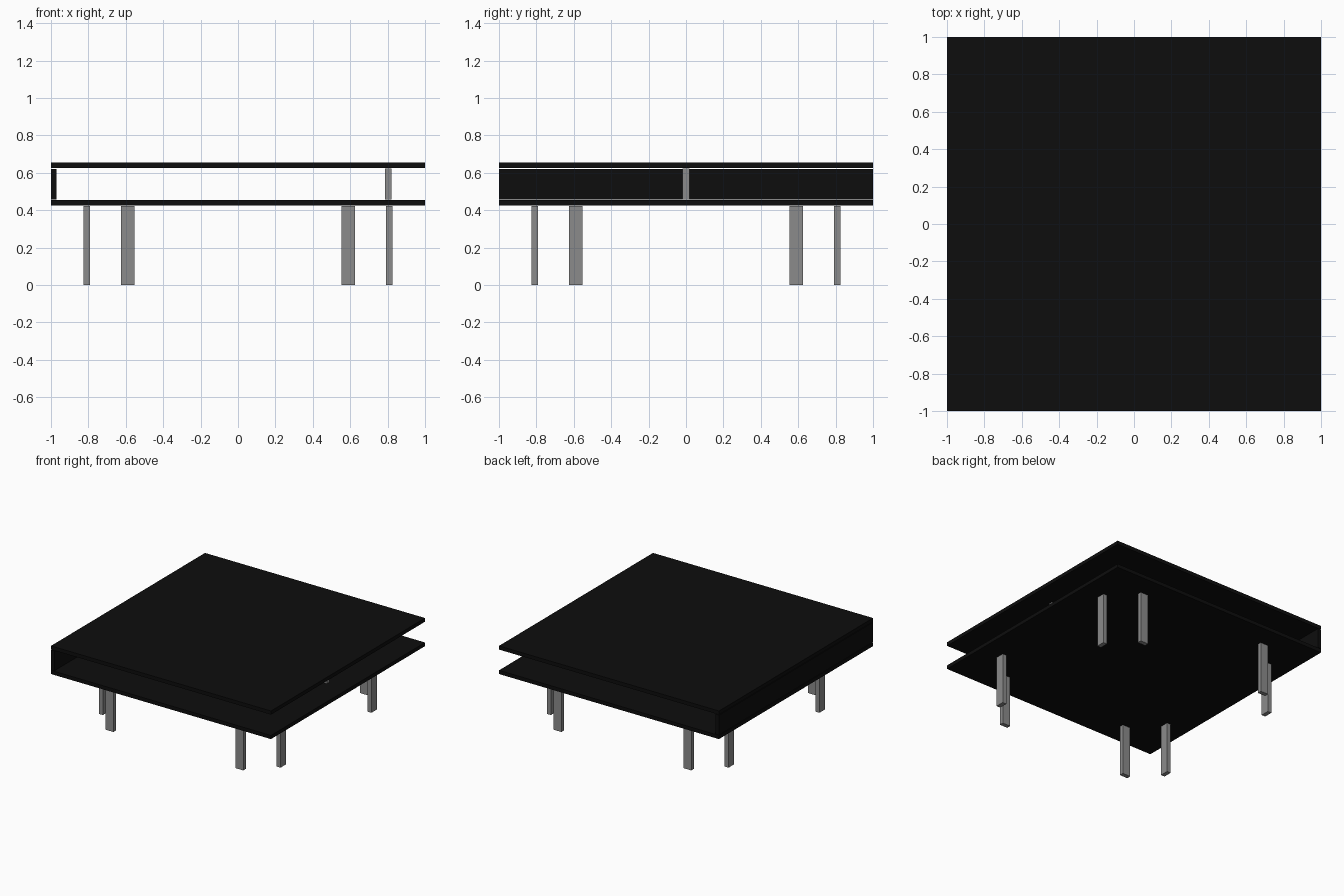
import bpy

cube = bpy.data.objects.get("Cube")
if cube:
    bpy.data.objects.remove(cube, do_unlink=True)


def make_material(name, value):
    mat = bpy.data.materials.new(name)
    mat.use_nodes = True
    color = (value, value, value, 1)
    mat.diffuse_color = color
    mat.node_tree.nodes["Principled BSDF"].inputs["Base Color"].default_value = color
    return mat


black = make_material("black_lacquer", 0.004)
grey = make_material("grey_metal", 0.26)


def box(name, center, size, mat):
    bpy.ops.mesh.primitive_cube_add(size=1, location=center)
    obj = bpy.context.object
    obj.name = name
    obj.scale = size
    bpy.ops.object.transform_apply(location=False, rotation=False, scale=True)
    obj.data.materials.append(mat)
    return obj


SLAB = 0.03
LEG_H = 0.422
THIN, WIDE = 0.035, 0.072
OUTER, INNER = 0.808, 0.59

# Two square slabs
box("table_top", (0, 0, 0.64), (2, 2, SLAB), black)
box("lower_shelf", (0, 0, 0.439), (2, 2, SLAB), black)

# Side panel and single post hold the top above the shelf
box("side_panel", (-0.985, 0, 0.5395), (SLAB, 2, 0.163), black)
box("shelf_post", (0.803, 0, 0.5395), (THIN, 0.038, 0.165), grey)

# A pair of flat legs at right angles near every corner
for sx, side in ((-1, "right"), (1, "left")):
    for sy, end in ((-1, "front"), (1, "back")):
        box(f"{end}_{side}_side_leg", (sx * OUTER, sy * INNER, LEG_H / 2),
            (THIN, WIDE, LEG_H), grey)
        box(f"{end}_{side}_end_leg", (sx * INNER, sy * OUTER, LEG_H / 2),
            (WIDE, THIN, LEG_H), grey)
